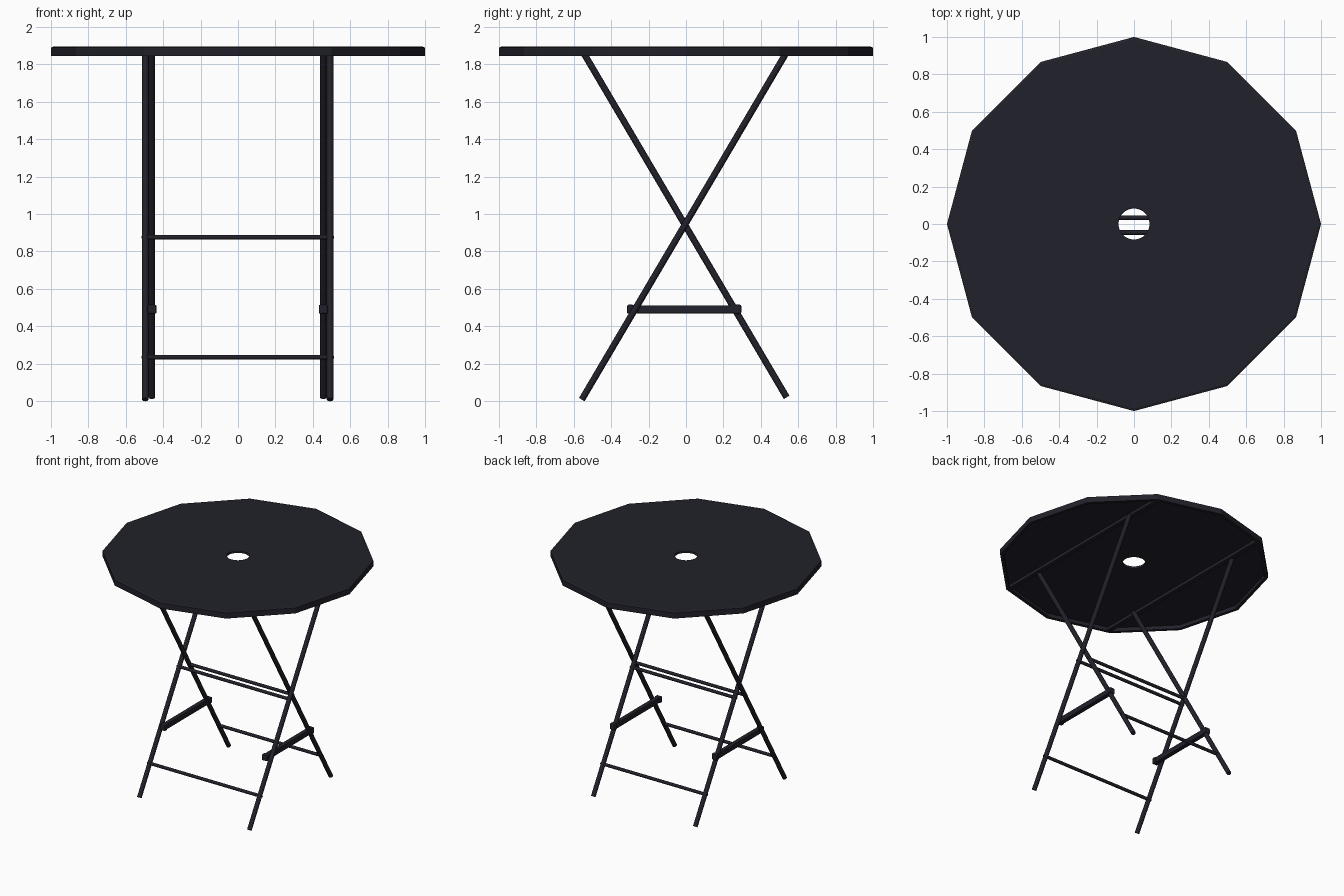
import bpy, bmesh, math
from mathutils import Vector

if "Cube" in bpy.data.objects:
    bpy.data.objects.remove(bpy.data.objects["Cube"])

mat = bpy.data.materials.new("dark charcoal")
mat.diffuse_color = (0.0155, 0.0150, 0.0235, 1)
mat.use_nodes = True
mat.node_tree.nodes["Principled BSDF"].inputs["Base Color"].default_value = mat.diffuse_color


def finish(name, bm, smooth=False):
    bmesh.ops.recalc_face_normals(bm, faces=bm.faces[:])
    me = bpy.data.meshes.new(name)
    bm.to_mesh(me)
    bm.free()
    me.materials.append(mat)
    ob = bpy.data.objects.new(name, me)
    bpy.context.collection.objects.link(ob)
    if smooth:
        bpy.ops.object.select_all(action='DESELECT')
        ob.select_set(True)
        bpy.context.view_layer.objects.active = ob
        bpy.ops.object.shade_smooth_by_angle(angle=math.radians(40))
    return ob


def tube(name, a, b, r, seg=12):
    a, b = Vector(a), Vector(b)
    d = b - a
    bm = bmesh.new()
    bmesh.ops.create_cone(bm, cap_ends=True, segments=seg, radius1=r, radius2=r, depth=d.length)
    m = d.to_track_quat('Z', 'Y').to_matrix().to_4x4()
    m.translation = (a + b) / 2
    bm.transform(m)
    return finish(name, bm, True)


def box(name, c, size, bevel=0.0):
    bm = bmesh.new()
    bmesh.ops.create_cube(bm, size=1)
    bmesh.ops.scale(bm, vec=size, verts=bm.verts[:])
    bmesh.ops.translate(bm, vec=c, verts=bm.verts[:])
    if bevel:
        bmesh.ops.bevel(bm, geom=bm.edges[:], offset=bevel, segments=2, affect='EDGES', profile=0.5)
    return finish(name, bm)


# twelve-sided tabletop shell with round parasol hole and hollow underside
SEG = 48
profile = [(False, 0.083, 1.892), (False, 0.088, 1.895), (True, 0.987, 1.895), (True, 1.0, 1.890),
           (True, 1.0, 1.845), (True, 0.975, 1.845), (True, 0.975, 1.875), (False, 0.083, 1.875)]
bm = bmesh.new()
loops = []
for poly, r, z in profile:
    ring = []
    for i in range(SEG):
        t = 2 * math.pi * i / SEG
        k = r
        if poly:  # distance to the side of a 12-gon with a corner at angle 0
            k = r * math.cos(math.pi / 12) / math.cos(t % (math.pi / 6) - math.pi / 12)
        ring.append(bm.verts.new((k * math.cos(t), k * math.sin(t), z)))
    loops.append(ring)
for n, ring in enumerate(loops):
    nxt = loops[(n + 1) % len(loops)]
    for i in range(SEG):
        j = (i + 1) % SEG
        bm.faces.new((ring[i], ring[j], nxt[j], nxt[i]))
finish("tabletop", bm)


# crossed leg frames: the outer starts at the front, the inner at the back
ZB, ZT = 0.008, 1.868


def leg_y(z, s):
    return s * (0.556 - z * 0.556 / 0.943) - 0.006


for frame, s, x, zb in (("outer", -1, 0.494, ZB), ("inner", 1, 0.458, ZB + 0.012)):
    for side, sx in (("left", -1), ("right", 1)):
        tube(f"{frame}_leg_{side}", (sx * x - 0.002, leg_y(zb, s), zb),
             (sx * x - 0.002, leg_y(ZT, s), ZT), 0.0175)
    # crossbars with small bolt ends
    for level, z in (("lower", 0.235), ("upper", 0.876)):
        y = leg_y(z, s)
        tube(f"{frame}_{level}_crossbar", (-x, y, z), (x, y, z), 0.0125)
        tube(f"{frame}_{level}_bolt", (-x - 0.023, y, z), (x + 0.02, y, z), 0.007, 8)

for side, sx in (("left", -1), ("right", 1)):
    # side stretcher bars with end caps
    x = sx * 0.458 - 0.002
    box(f"stretcher_{side}", (x, -0.01, 0.491), (0.036, 0.59, 0.043), 0.004)
    for end, y in (("front", -0.297), ("back", 0.278)):
        box(f"stretcher_cap_{side}_{end}", (x, y, 0.491), (0.048, 0.036, 0.049), 0.008)
    # rails under the tabletop, and the pivot between frames
    box(f"top_rail_{side}", (sx * 0.477, 0, 1.863), (0.034, 1.70, 0.026))
    tube(f"pivot_{side}", (sx * 0.445, -0.006, 0.943), (sx * 0.508, -0.006, 0.943), 0.009)
